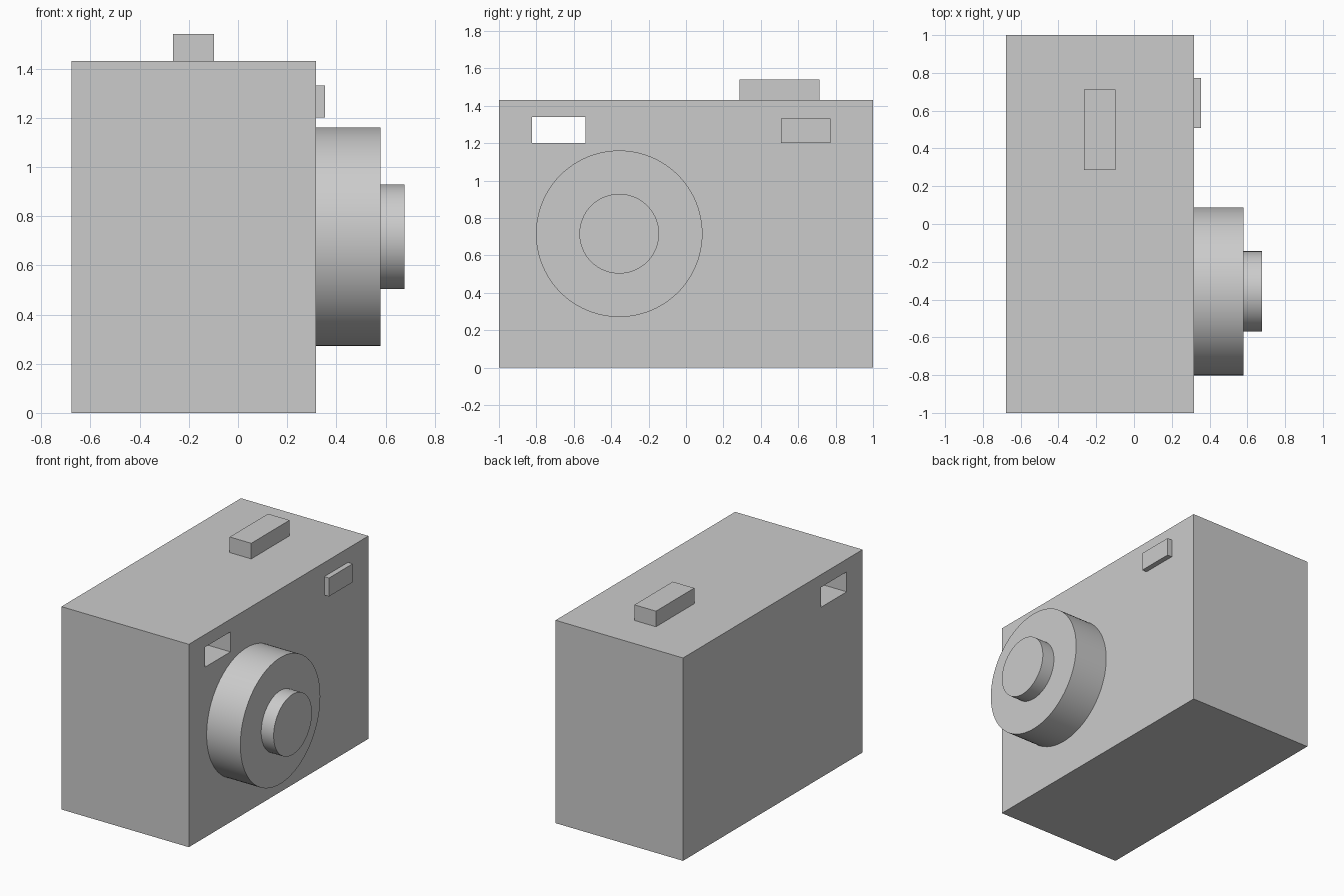
import bpy
from math import pi, radians

if "Cube" in bpy.data.objects:
    bpy.data.objects.remove(bpy.data.objects["Cube"])


def box(name, x, y, z):
    """Box from (min, max) ranges on each axis."""
    ranges = (x, y, z)
    bpy.ops.mesh.primitive_cube_add(size=1, location=[(a + b) / 2 for a, b in ranges])
    ob = bpy.context.object
    ob.name = name
    ob.scale = [b - a for a, b in ranges]
    bpy.ops.object.transform_apply(location=False, rotation=False, scale=True)
    return ob


def disc(name, x, radius):
    """Cylinder along x, centred on the lens axis."""
    bpy.ops.mesh.primitive_cylinder_add(
        vertices=96, radius=radius, depth=x[1] - x[0],
        location=((x[0] + x[1]) / 2, LENS_Y, LENS_Z), rotation=(0, pi / 2, 0))
    ob = bpy.context.object
    ob.name = name
    bpy.ops.object.shade_smooth_by_angle(angle=radians(30))
    return ob


LENS_Y, LENS_Z = -0.357, 0.716
BACK, FACE = -0.677, 0.317

# Camera body with the viewfinder tunnel cut straight through
body = box("body", (BACK, FACE), (-1, 1), (0, 1.43))
cutter = box("viewfinder_cutter", (BACK - 0.1, FACE + 0.1), (-0.823, -0.537), (1.2, 1.341))
cutter.hide_render = True
cut = body.modifiers.new("viewfinder", 'BOOLEAN')
cut.operation = 'DIFFERENCE'
cut.solver = 'EXACT'
cut.object = cutter
bpy.context.view_layer.objects.active = body
bpy.ops.object.modifier_apply(modifier=cut.name)
bpy.data.objects.remove(cutter)

# Stepped lens
disc("lens_barrel", (FACE, 0.58), 0.445)
disc("lens_front", (0.58, 0.677), 0.213)

# Shutter button on top and flash on the face
box("shutter_button", (-0.265, -0.097), (0.286, 0.713), (1.43, 1.54))
box("flash", (FACE, 0.354), (0.508, 0.772), (1.201, 1.331))
